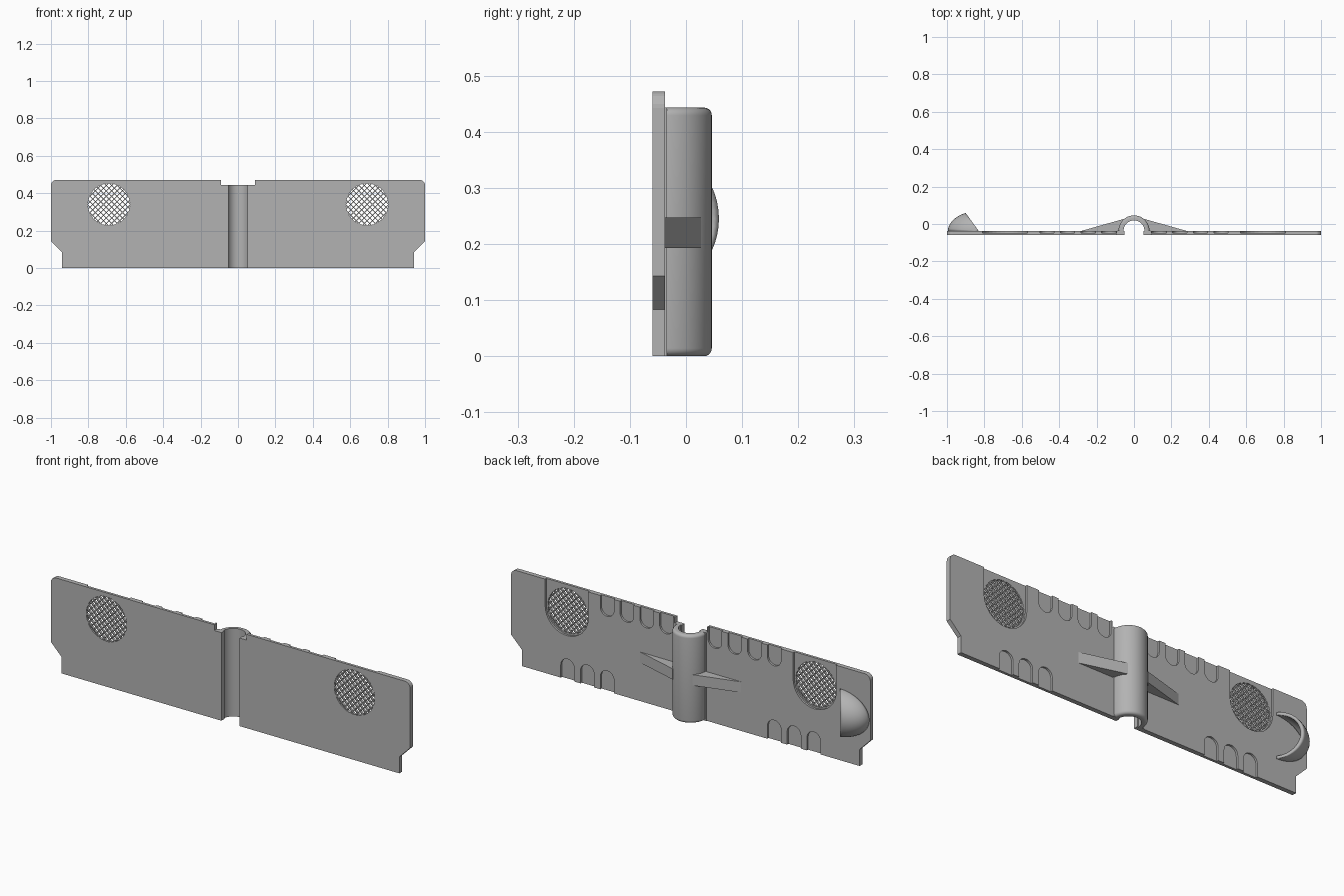
import bpy, bmesh, math
from mathutils import Matrix, Vector

if "Cube" in bpy.data.objects:
    bpy.data.objects.remove(bpy.data.objects["Cube"])

FRONT, BACK = -0.06, -0.037      # plate faces in y
POCKET = -0.047                  # floor of the shallow pockets
MID_Z = 0.245

grey = bpy.data.materials.new("plain grey")
grey.diffuse_color = (0.45, 0.45, 0.45, 1)
grey.use_nodes = True
grey.node_tree.nodes["Principled BSDF"].inputs["Base Color"].default_value = grey.diffuse_color


def finish(name, bm, smooth=False):
    bmesh.ops.recalc_face_normals(bm, faces=bm.faces)
    me = bpy.data.meshes.new(name)
    bm.to_mesh(me)
    bm.free()
    me.materials.append(grey)
    ob = bpy.data.objects.new(name, me)
    bpy.context.collection.objects.link(ob)
    if smooth:
        bpy.ops.object.select_all(action='DESELECT')
        ob.select_set(True)
        bpy.context.view_layer.objects.active = ob
        bpy.ops.object.shade_smooth_by_angle(angle=math.radians(35))
    return ob


def prism(bm, pts, offset):
    """Fill a closed outline of 3D points and extrude it by offset."""
    face = bm.faces.new([bm.verts.new(p) for p in pts])
    new = bmesh.ops.extrude_face_region(bm, geom=[face])["geom"]
    bmesh.ops.translate(bm, vec=offset,
                        verts=[v for v in new if isinstance(v, bmesh.types.BMVert)])


def arc(cx, cz, r, a0, a1, n):
    return [(cx + r * math.cos(math.radians(a0 + (a1 - a0) * i / n)),
             cz + r * math.sin(math.radians(a0 + (a1 - a0) * i / n))) for i in range(n + 1)]


def mirror_x(ob):
    ob.modifiers.new("mirror", 'MIRROR').use_clip = False


def slab(bm, xz, y0, y1):
    prism(bm, [(x, y0, z) for x, z in xz], (0, y1 - y0, 0))


# Plate: one half, with clipped lower corner, rounded top corner and centre notch
bm = bmesh.new()
outline = [(0.05, 0), (0.94, 0), (0.94, 0.083), (1, 0.143)]
outline += arc(0.97, 0.442, 0.03, 0, 90, 6)
outline += [(0.09, 0.472), (0.09, 0.443), (0.05, 0.443)]
slab(bm, outline, FRONT, BACK)
plate = finish("plate", bm)

# Pocket cutters: U shapes open to the top or bottom edge, on the back face
bm = bmesh.new()


def u_shape(cx, r, cz, end, up):
    a = (180, 360) if up else (0, 180)
    pts = arc(cx, cz, r, *a, 16)
    slab(bm, pts + [(pts[-1][0], end), (pts[0][0], end)], POCKET, 0.0)


for i in range(4):
    u_shape(0.135 + 0.11 * i, 0.038, 0.415, 0.6, True)
for i in range(3):
    u_shape(0.465 + 0.11 * i, 0.038, 0.065, -0.1, False)
u_shape(0.69, 0.12, 0.34, 0.6, True)
pockets = finish("pocket_cutter", bm)

# Round window cutter
bm = bmesh.new()
slab(bm, arc(0.69, 0.34, 0.112, 0, 360, 48)[:-1], -0.2, 0.1)
window = finish("window_cutter", bm)

for cutter in (pockets, window):
    cutter.hide_render = True
    cutter.hide_viewport = True
    mod = plate.modifiers.new(cutter.name, 'BOOLEAN')
    mod.operation, mod.solver, mod.object = 'DIFFERENCE', 'EXACT', cutter
mirror_x(plate)

# Woven grille: diagonal bars clipped to the round window
bm = bmesh.new()
R, PITCH, WIDTH = 0.114, 0.0205, 0.0045
for angle in (45, -45):
    for i in range(-5, 6):
        d = i * PITCH
        half = math.sqrt(R * R - d * d)
        turn = (Matrix.Translation((0.69, -0.0535, 0.34))
                @ Matrix.Rotation(math.radians(angle), 4, 'Y')
                @ Matrix.Translation((0, 0, d))
                @ Matrix.Diagonal((2 * half, 0.012, WIDTH, 1)))
        bmesh.ops.create_cube(bm, size=1, matrix=turn)
mirror_x(finish("grille", bm))

# Centre sleeve: half ring with rounded outer rims, swept through 180 degrees
bm = bmesh.new()
ri, ro, h, b = 0.056, 0.083, 0.443, 0.014
section = ([(ri, 0)] + arc(ro - b, b, b, -90, 0, 5)
           + arc(ro - b, h - b, b, 0, 90, 5) + [(ri, h)])
face = bm.faces.new([bm.verts.new((r, BACK, z)) for r, z in section])
bmesh.ops.spin(bm, geom=[face] + face.edges[:] + face.verts[:], cent=(0, BACK, 0),
               axis=(0, 0, 1), angle=math.pi, steps=32)
finish("sleeve", bm, True)

# Short feet that join the sleeve to the plate
bm = bmesh.new()
slab(bm, [(0.056, 0), (0.088, 0), (0.088, h), (0.056, h)], -0.05, -0.034)
mirror_x(finish("sleeve_foot", bm))

# Wedge ribs that brace the sleeve
bm = bmesh.new()
prism(bm, [(0.07, -0.038, 0.193), (0.285, -0.038, 0.193), (0.055, 0.027, 0.193)],
      (0, 0, 0.054))
mirror_x(finish("brace_rib", bm))

# Scoop: hollow part of an ellipsoid, open toward the centre
bm = bmesh.new()
centre = Vector((-0.83, BACK - 0.001, MID_Z))
bmesh.ops.create_uvsphere(bm, u_segments=48, v_segments=24, radius=1,
                          matrix=Matrix.Translation(centre)
                          @ Matrix.Diagonal((0.165, 0.107, 0.115, 1)))
for normal in ((0, -1, 0), (0.097, 0.07, 0)):
    bmesh.ops.bisect_plane(bm, geom=bm.verts[:] + bm.edges[:] + bm.faces[:], dist=1e-5,
                           plane_co=centre, plane_no=Vector(normal).normalized(),
                           clear_outer=True)
scoop = finish("scoop", bm, True)
shell = scoop.modifiers.new("shell", 'SOLIDIFY')
shell.thickness, shell.offset = 0.014, -1
